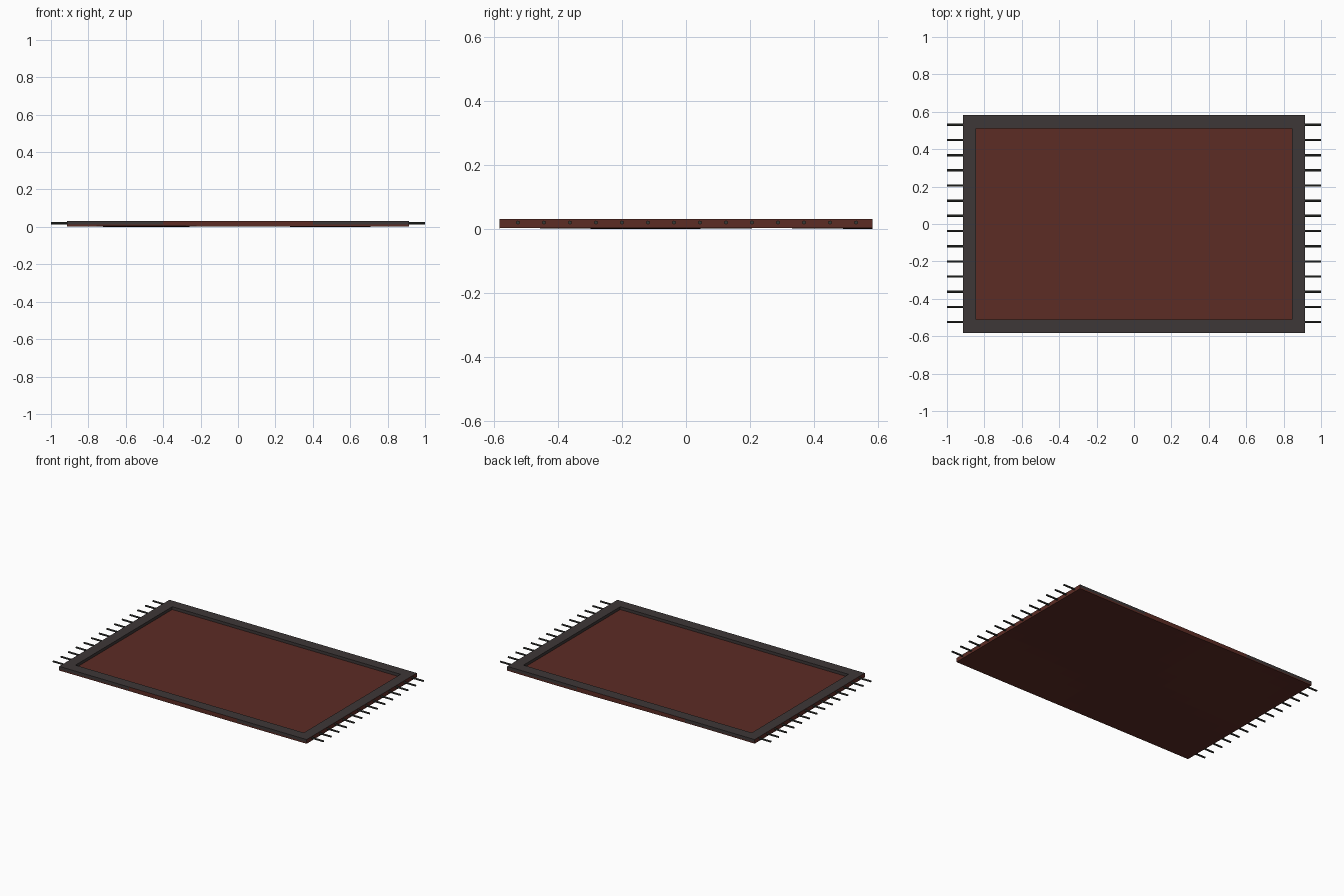
import bpy, bmesh, math
from mathutils import Vector

if "Cube" in bpy.data.objects:
    bpy.data.objects.remove(bpy.data.objects["Cube"], do_unlink=True)

HALF_X, HALF_Y = 0.915, 0.582
SEAM, TOP = 0.012, 0.031
BORDER = 0.1


def material(name, rgb):
    m = bpy.data.materials.new(name)
    m.use_nodes = True
    m.diffuse_color = (*rgb, 1)
    m.node_tree.nodes["Principled BSDF"].inputs["Base Color"].default_value = (*rgb, 1)
    return m


red = material("rust red wool", (0.107, 0.025, 0.018))
grey = material("charcoal wool", (0.047, 0.038, 0.038))
thread = material("dark thread", (0.042, 0.043, 0.037))


def finish(bm, name, *mats):
    bmesh.ops.recalc_face_normals(bm, faces=bm.faces)
    mesh = bpy.data.meshes.new(name)
    bm.to_mesh(mesh)
    bm.free()
    for m in mats:
        mesh.materials.append(m)
    ob = bpy.data.objects.new(name, mesh)
    bpy.context.collection.objects.link(ob)
    return ob


def box(low, high):
    bm = bmesh.new()
    bmesh.ops.create_cube(bm, size=1)
    for v in bm.verts:
        v.co = Vector((v.co.x * 2 * HALF_X, v.co.y * 2 * HALF_Y,
                       high if v.co.z > 0 else low))
    return bm


# Woven body with a gently rippled underside
bm = box(0, SEAM)
bmesh.ops.subdivide_edges(bm, edges=[e for e in bm.edges if abs(e.verts[0].co.z - e.verts[1].co.z) < 0.001],
                          cuts=15, use_grid_fill=True)
for v in bm.verts:
    if v.co.z < SEAM / 2:
        v.co.z = 0.003 + 0.003 * math.sin(3.2 * v.co.x) * math.cos(4 * v.co.y + 0.5)
low = min(v.co.z for v in bm.verts)
for v in bm.verts:
    if v.co.z < SEAM / 2:
        v.co.z -= low
finish(bm, "rug_body", red)

# Raised border: box with its middle cut out down to the body
bm = box(SEAM, TOP)
bmesh.ops.delete(bm, geom=[f for f in bm.faces if f.normal.z < -0.5], context='FACES')
top = next(f for f in bm.faces if f.normal.z > 0.5)
bmesh.ops.inset_region(bm, faces=[top], thickness=BORDER)
walls = bmesh.ops.extrude_face_region(bm, geom=[top])
for v in (g for g in walls["geom"] if isinstance(g, bmesh.types.BMVert)):
    v.co.z = SEAM
bmesh.ops.delete(bm, geom=[f for f in bm.faces
                           if all(abs(v.co.x) < HALF_X - BORDER / 2 for v in f.verts)
                           and f.calc_center_median().length < 0.1], context='FACES')
for x in (-0.4, 0.4):
    bmesh.ops.bisect_plane(bm, geom=bm.verts[:] + bm.edges[:] + bm.faces[:],
                           plane_co=(x, 0, 0), plane_no=(1, 0, 0))
# Red shows on the ends and in the middle of the long outer sides
for f in bm.faces:
    c = f.calc_center_median()
    end = abs(c.x) > HALF_X - 0.001
    middle = abs(c.y) > HALF_Y - 0.001 and abs(c.x) < 0.4
    f.material_index = 1 if end or middle else 0
finish(bm, "rug_border", grey, red)

# Fringe threads along both short ends
COUNT, SPAN = 14, 1.055
for side, label in ((1, "left"), (-1, "right")):
    for i in range(COUNT):
        y = -SPAN / 2 + SPAN * i / (COUNT - 1) + 0.003
        bpy.ops.mesh.primitive_cylinder_add(vertices=8, radius=0.006, depth=0.1,
                                            location=(side * 0.95, y, 0.02),
                                            rotation=(0, math.pi / 2, 0))
        ob = bpy.context.object
        ob.name = f"fringe_{label}_{i + 1}"
        ob.data.materials.append(thread)
        bpy.ops.object.shade_smooth_by_angle()
